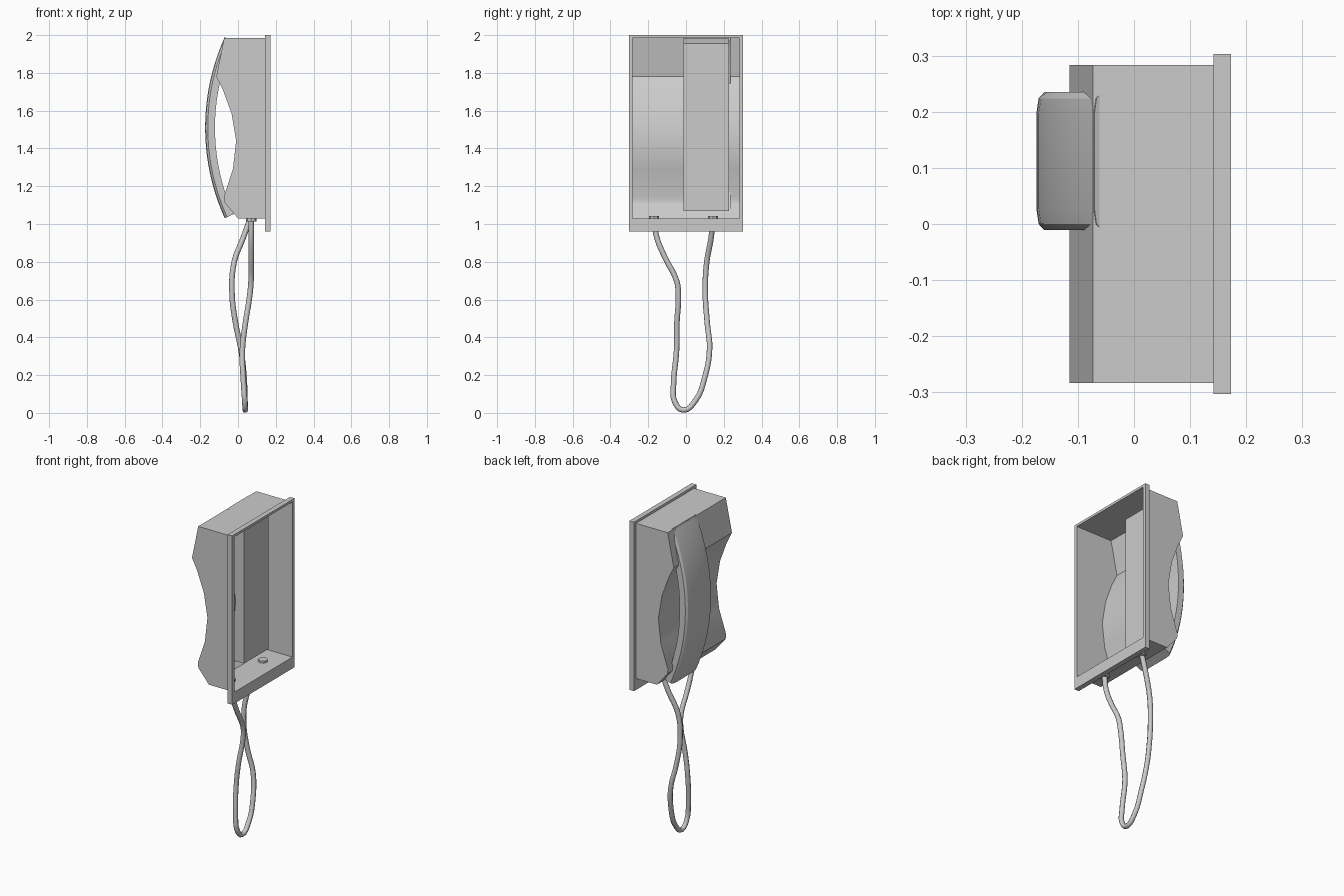
import bpy, bmesh, math
from mathutils import Vector

if "Cube" in bpy.data.objects:
    bpy.data.objects.remove(bpy.data.objects["Cube"])


def finish(name, bm, smooth=None):
    bmesh.ops.recalc_face_normals(bm, faces=bm.faces)
    me = bpy.data.meshes.new(name)
    bm.to_mesh(me)
    bm.free()
    ob = bpy.data.objects.new(name, me)
    bpy.context.collection.objects.link(ob)
    if smooth:
        bpy.ops.object.select_all(action='DESELECT')
        ob.select_set(True)
        bpy.context.view_layer.objects.active = ob
        bpy.ops.object.shade_smooth_by_angle(angle=math.radians(smooth))
    return ob


def loft(name, rings, caps=True, skip=(), smooth=None):
    """Join matching closed rings; skip lists side indices left open."""
    bm = bmesh.new()
    vs = [[bm.verts.new(p) for p in r] for r in rings]
    n = len(vs[0])
    for a, b in zip(vs, vs[1:]):
        for i in range(n):
            if i not in skip:
                j = (i + 1) % n
                bm.faces.new((a[i], a[j], b[j], b[i]))
    if caps:
        bm.faces.new(vs[0])
        bm.faces.new(vs[-1])
    return finish(name, bm, smooth)


# Housing shell: side profile (x, z) with a scooped front, open at +x
scoop = [(-.115, 1.78), (-.08, 1.71), (-.034, 1.585), (-.01, 1.44),
         (-.027, 1.29), (-.075, 1.145)]
shell = [(.142, 1.985), (-.073, 1.985)] + scoop + [(-.072, 1.115), (0, 1.03), (.142, 1.03)]
loft("housing", [[(x, y, z) for x, z in shell] for y in (-.283, .283)],
     skip=(len(shell) - 1,), smooth=30)

# Rear flange: rectangular ring, deeper along the bottom edge
def rect(x, w, z0, z1):
    return [(x, -w, z0), (x, w, z0), (x, w, z1), (x, -w, z1)]

outer, inner = (.303, .96, 2.0), (.283, 1.03, 1.985)
loft("rear_flange", [rect(.142, *inner), rect(.142, *outer), rect(.173, *outer),
                     rect(.173, *inner), rect(.142, *inner)], caps=False)

# Inner backing box behind the handset, following the scoop
box = [(.05, 1.955), (-.02, 1.982), (-.07, 1.982)] + [(x + .004, z) for x, z in scoop] + \
      [(-.02, 1.07), (.05, 1.07)]
loft("inner_box", [[(x, y, z) for x, z in box] for y in (-.013, .227)])

# Handset: bevelled section swept along a circular arc
R, half, steps = 1.16, math.radians(24.4), 20
side = [(0, .085), (.004, .112), (.014, .123), (.052, .123)]
section = side + [(d, -w) for d, w in reversed(side)]
rings = []
for i in range(steps + 1):
    a = half * (2 * i / steps - 1)
    rings.append([(.986 - (R - d) * math.cos(a), .112 + w, 1.51 + (R - d) * math.sin(a))
                  for d, w in section])
loft("handset", rings, smooth=20)

# Cord plugs through the housing floor
for k, y in enumerate((-.17, .143)):
    bm = bmesh.new()
    bmesh.ops.create_cone(bm, cap_ends=True, segments=8, radius1=.027, radius2=.027, depth=.03)
    bmesh.ops.translate(bm, verts=bm.verts, vec=Vector((.07, y, 1.028)))
    finish("cord_plug_%d" % (k + 1), bm)

# Hanging cord loop
path = [(.07, -.17, 1.03), (.07, -.155, .93), (.07, -.11, .82), (.069, -.05, .70),
        (.062, -.04, .62), (.04, -.048, .48), (.023, -.05, .33), (.03, -.066, .15),
        (.036, -.06, .06), (.038, -.015, .015), (.037, .05, .065), (.032, .1, .19),
        (.015, .125, .34), (-.012, .113, .47), (-.032, .102, .64), (-.02, .11, .80),
        (.025, .132, .92), (.065, .143, 1.03)]
cu = bpy.data.curves.new("cord", 'CURVE')
cu.dimensions = '3D'
cu.bevel_depth = .0145
cu.bevel_resolution = 2
cu.resolution_u = 4
cu.use_fill_caps = True
sp = cu.splines.new('BEZIER')
sp.bezier_points.add(len(path) - 1)
for bp, p in zip(sp.bezier_points, path):
    bp.co = p
    bp.handle_left_type = bp.handle_right_type = 'AUTO'
bpy.context.collection.objects.link(bpy.data.objects.new("cord", cu))
